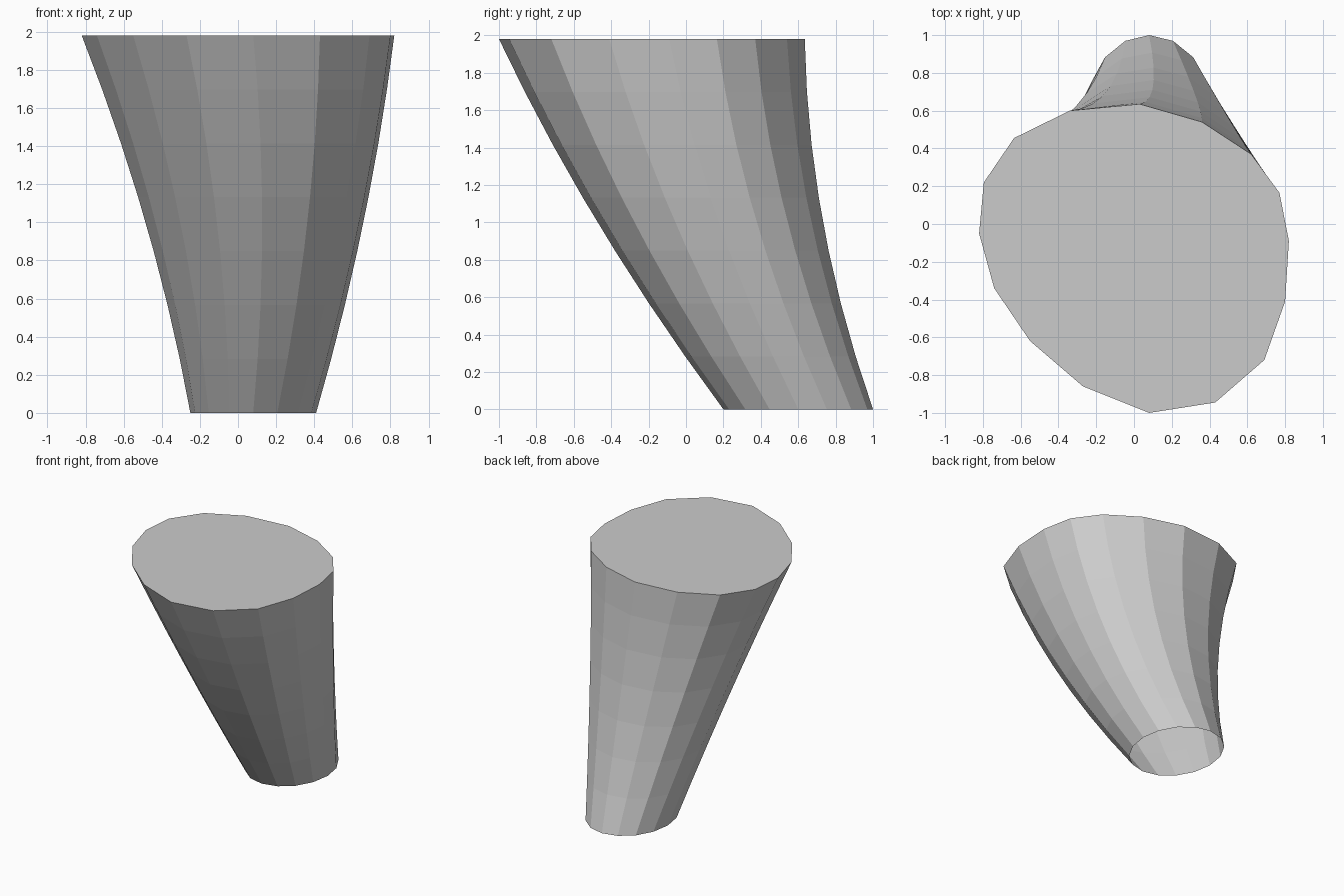
import bpy, bmesh
from math import sin, cos, pi

if "Cube" in bpy.data.objects:
    bpy.data.objects.remove(bpy.data.objects["Cube"])

# Top outline, clockwise from the back
TOP = [(0.03, 0.635), (0.36, 0.54), (0.62, 0.37), (0.77, 0.165),
       (0.82, -0.09), (0.80, -0.41), (0.69, -0.72), (0.43, -0.945),
       (0.08, -1.0), (-0.27, -0.86), (-0.55, -0.62), (-0.74, -0.34),
       (-0.82, -0.05), (-0.795, 0.22), (-0.635, 0.455), (-0.34, 0.60)]
SIDES, BANDS, HEIGHT = len(TOP), 7, 1.98


def ring(t):
    """Cross-section at height fraction t: ellipse foot blended to the top, along a bowed path."""
    bow = 4 * t * (1 - t)
    pts = []
    for i, (tx, ty) in enumerate(TOP):
        s, c = sin(2 * pi * i / SIDES), cos(2 * pi * i / SIDES)
        bx, by = 0.08 + 0.33 * s, 0.60 + 0.40 * c
        x = bx + (tx - bx) * t + bow * (0.047 - 0.006 * s)
        y = by + (ty - by) * t + bow * (-0.075 - 0.008 * c)
        pts.append((x, y, HEIGHT * t))
    return pts


# Leaning tapered leg: stacked rings, flat-faced walls, capped top, open foot
bm = bmesh.new()
rings = [[bm.verts.new(p) for p in ring(k / BANDS)] for k in range(BANDS + 1)]
for low, high in zip(rings, rings[1:]):
    for i in range(SIDES):
        j = (i + 1) % SIDES
        # clockwise outline: this order faces outward
        bm.faces.new((low[j], low[i], high[i], high[j]))
bm.faces.new(rings[-1][::-1])

mesh = bpy.data.meshes.new("tapered_leg")
bm.to_mesh(mesh)
bm.free()
bpy.context.collection.objects.link(bpy.data.objects.new("tapered_leg", mesh))
